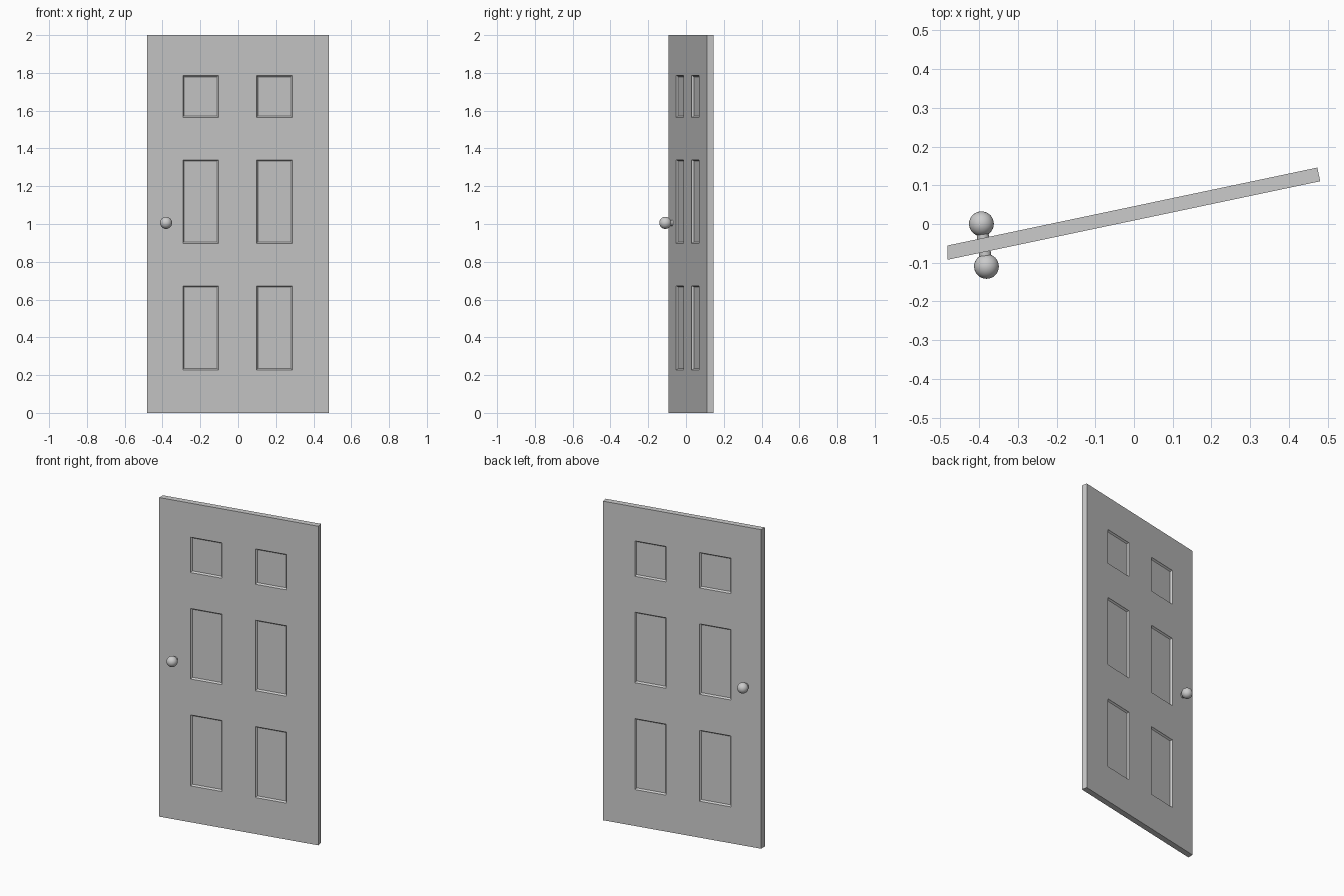
import bpy, bmesh, math
from mathutils import Vector, Matrix

if "Cube" in bpy.data.objects:
    bpy.data.objects.remove(bpy.data.objects["Cube"])

ANGLE = math.radians(11.9)
HALF_T = 0.018
PLACE = Matrix.Translation((0, 0.0275, 0)) @ Matrix.Rotation(ANGLE, 4, 'Z')
MID = -0.0055                      # centre of the panel layout along the door
PANEL_X = [MID - 0.297, MID - 0.103, MID + 0.103, MID + 0.297]
PANEL_Z = [0.228, 0.673, 0.898, 1.340, 1.565, 1.787]


def finish(bm, name, smooth=False):
    bmesh.ops.recalc_face_normals(bm, faces=bm.faces)
    me = bpy.data.meshes.new(name)
    bm.to_mesh(me)
    bm.free()
    ob = bpy.data.objects.new(name, me)
    bpy.context.collection.objects.link(ob)
    if smooth:
        bpy.context.view_layer.objects.active = ob
        ob.select_set(True)
        bpy.ops.object.shade_smooth_by_angle()
        ob.select_set(False)
    return ob


def door_face(bm, side, left, right):
    """One side of the door: a grid of faces with six recessed panels."""
    xs = [left] + PANEL_X + [right]
    zs = [0] + PANEL_Z + [2]
    grid = [[bm.verts.new((x, side * HALF_T, z)) for z in zs] for x in xs]
    panels = []
    for i in range(len(xs) - 1):
        for j in range(len(zs) - 1):
            q = [grid[i][j], grid[i + 1][j], grid[i + 1][j + 1], grid[i][j + 1]]
            f = bm.faces.new(q if side < 0 else q[::-1])
            if i in (1, 3) and j in (1, 3, 5):
                panels.append(f)
    bm.normal_update()
    # stepped moulding, then the flat recessed field
    for width, depth in ((0.002, -0.004), (0.009, -0.006)):
        bmesh.ops.inset_individual(bm, faces=panels, thickness=width, depth=depth)


# door slab, with a slanted latch edge
bm = bmesh.new()
door_face(bm, -1, -0.4963, 0.4876)
door_face(bm, 1, -0.4963 + 2 * HALF_T * math.tan(ANGLE), 0.4876)
bmesh.ops.bridge_loops(bm, edges=[e for e in bm.edges if e.is_boundary])
bm.transform(PLACE)
finish(bm, "door_slab")


# knobs: a ball on a short neck on each side
def knob(name, centre, other):
    c = Vector(centre)
    half = (Vector(other) - c) / 2
    bm = bmesh.new()
    bmesh.ops.create_uvsphere(bm, u_segments=32, v_segments=16, radius=0.032,
                              matrix=Matrix.Translation(c))
    finish(bm, name, True)
    bm = bmesh.new()
    m = Matrix.Translation(c + half / 2) @ half.to_track_quat('Z', 'Y').to_matrix().to_4x4()
    bmesh.ops.create_cone(bm, segments=24, cap_ends=True, radius1=0.0155,
                          radius2=0.0155, depth=half.length, matrix=m)
    finish(bm, name + "_neck", True)


FRONT, BACK = (-0.381, -0.1095, 1.006), (-0.394, 0.0005, 1.006)
knob("front_knob", FRONT, BACK)
knob("back_knob", BACK, FRONT)
